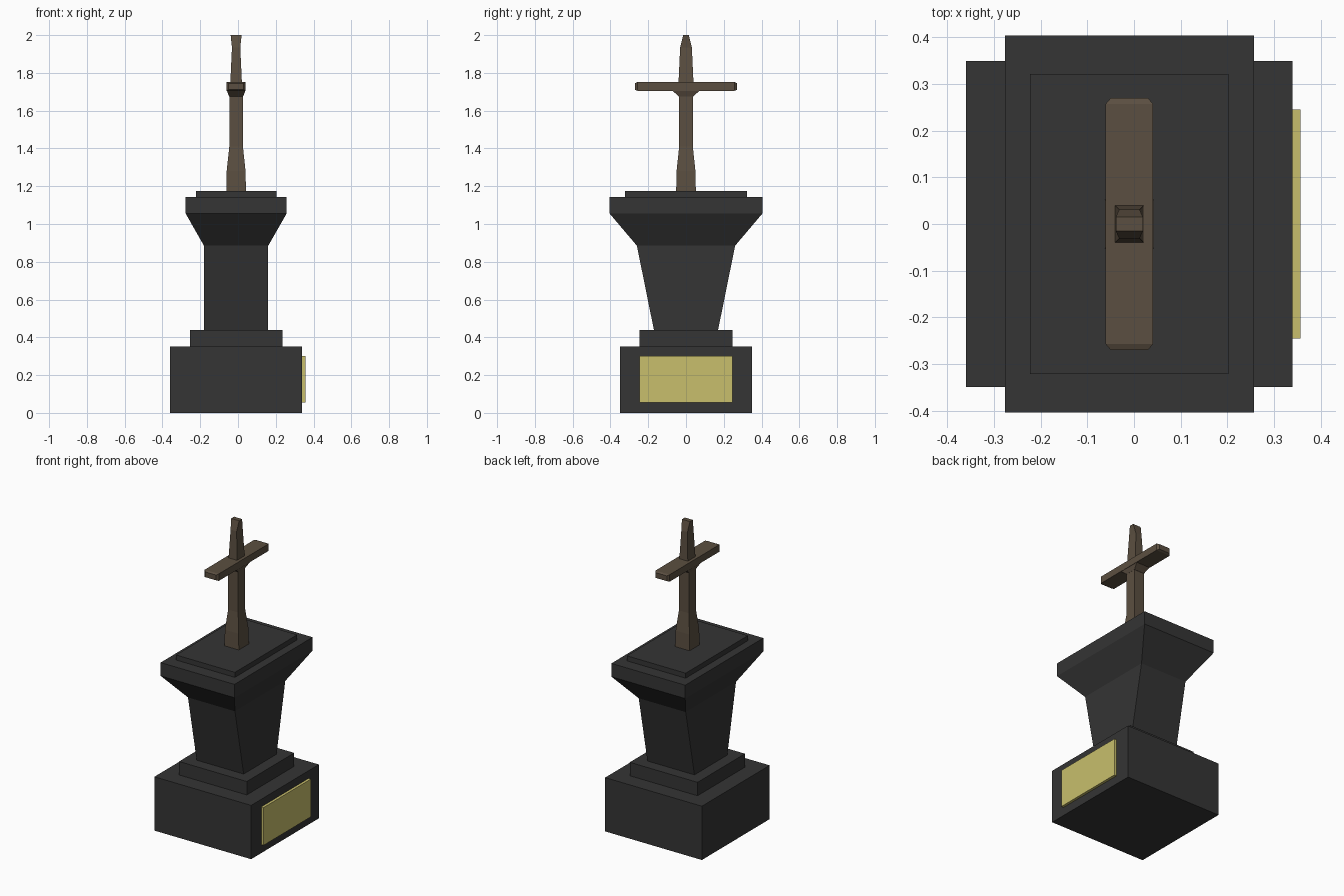
import bpy
import bmesh

if "Cube" in bpy.data.objects:
    bpy.data.objects.remove(bpy.data.objects["Cube"], do_unlink=True)

CX = -0.01  # axis of the pedestal and cross


def material(name, rgb):
    mat = bpy.data.materials.new(name)
    mat.use_nodes = True
    mat.diffuse_color = (*rgb, 1)
    mat.node_tree.nodes["Principled BSDF"].inputs["Base Color"].default_value = (*rgb, 1)
    return mat


stone = material("dark stone", (0.035, 0.035, 0.035))
bronze = material("brown bronze", (0.105, 0.078, 0.052))
brass = material("pale brass", (0.58, 0.52, 0.15))


def loft(name, mat, rings):
    """Skin a stack of four-cornered rings and cap both ends."""
    bm = bmesh.new()
    loops = [[bm.verts.new(p) for p in ring] for ring in rings]
    for a, b in zip(loops, loops[1:]):
        for i in range(4):
            j = (i + 1) % 4
            bm.faces.new((a[i], a[j], b[j], b[i]))
    bm.faces.new(loops[0][::-1])
    bm.faces.new(loops[-1])
    bmesh.ops.recalc_face_normals(bm, faces=bm.faces)
    mesh = bpy.data.meshes.new(name)
    bm.to_mesh(mesh)
    bm.free()
    mesh.materials.append(mat)
    obj = bpy.data.objects.new(name, mesh)
    bpy.context.collection.objects.link(obj)
    return obj


CORNERS = ((-1, -1), (1, -1), (1, 1), (-1, 1))


def tower(name, mat, profile, cx=CX):
    """Upright part from (height, half width, half depth) levels."""
    return loft(name, mat, [[(cx + sx * hx, sy * hy, z) for sx, sy in CORNERS]
                            for z, hx, hy in profile])


# Pedestal
tower("base_block", stone, [(0, 0.35, 0.35), (0.352, 0.35, 0.35)])
tower("base_step", stone, [(0.352, 0.245, 0.245), (0.44, 0.245, 0.245)])
tower("column", stone, [(0.44, 0.17, 0.17), (0.885, 0.17, 0.26),
                        (1.055, 0.267, 0.404), (1.142, 0.267, 0.404)])
tower("top_slab", stone, [(1.142, 0.213, 0.322), (1.175, 0.213, 0.322)])

# Plaque on the left side
tower("plaque", brass, [(0.055, 0.0085, 0.245), (0.302, 0.0085, 0.245)], cx=0.3485)

# Cross shaft and tapering head
tower("cross_shaft", bronze, [(1.175, 0.052, 0.052), (1.28, 0.05, 0.05),
                              (1.41, 0.036, 0.036), (1.72, 0.036, 0.036)])
tower("cross_head", bronze, [(1.74, 0.031, 0.04), (1.935, 0.022, 0.031),
                             (2.0, 0.029, 0.015)])

# Bracket flaring out under the arms
tower("cross_bracket", bronze, [(1.675, 0.037, 0.037), (1.708, 0.05, 0.075)])

# Crossbar with chamfered ends
arm_ends = [(0.27, 0.04, 0.017), (0.257, 0.051, 0.023)]
stations = [(-y, hx, hz) for y, hx, hz in arm_ends] + arm_ends[::-1]
loft("cross_bar", bronze, [[(CX + sx * hx, y, 1.728 + sz * hz) for sx, sz in CORNERS]
                           for y, hx, hz in stations])
